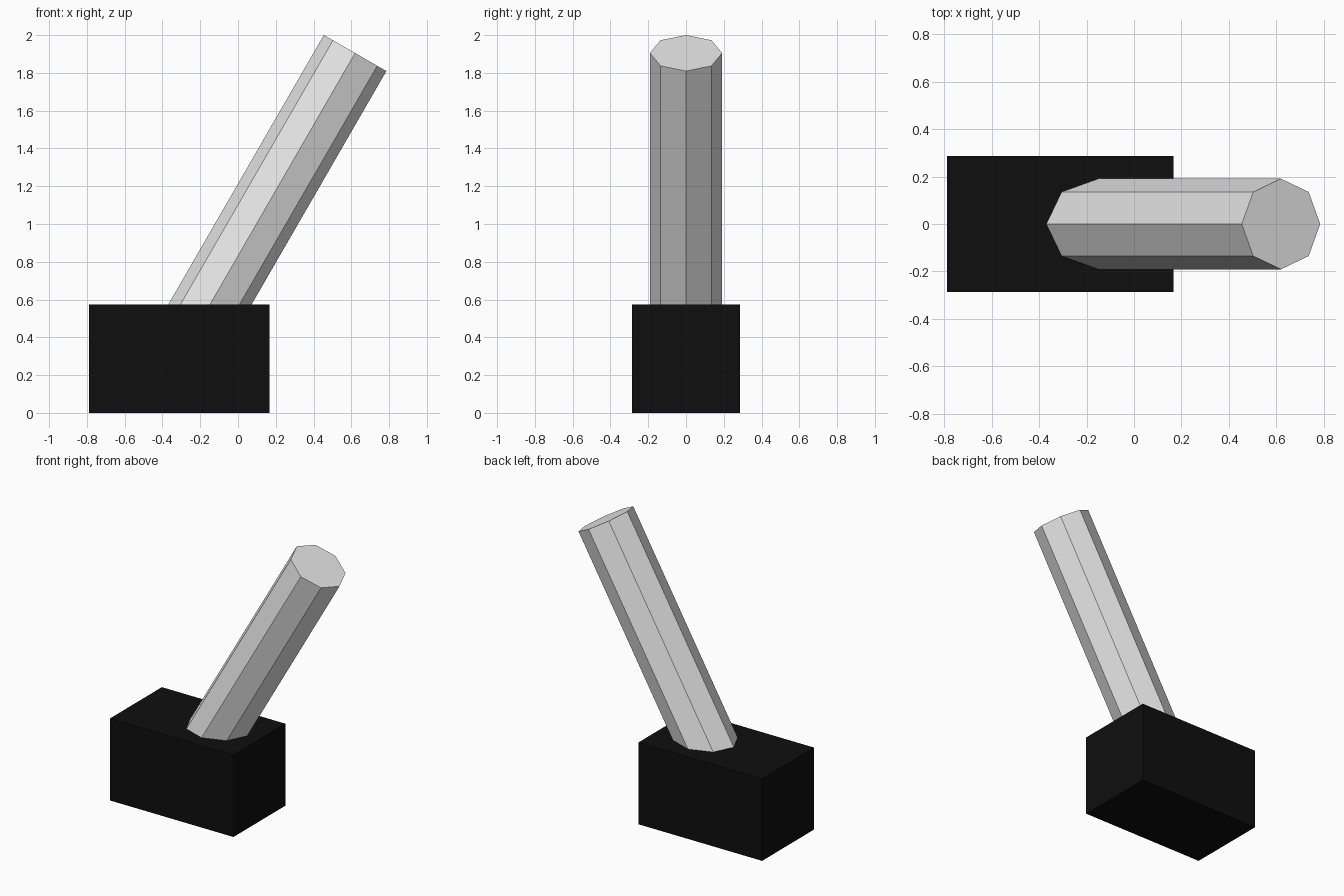
import bpy
import math
from mathutils import Vector

cube = bpy.data.objects.get("Cube")
if cube:
    bpy.data.objects.remove(cube, do_unlink=True)


def make_material(name, value):
    mat = bpy.data.materials.new(name)
    mat.use_nodes = True
    colour = (value, value, value, 1.0)
    mat.diffuse_color = colour
    mat.node_tree.nodes["Principled BSDF"].inputs["Base Color"].default_value = colour
    return mat


def finish(name, mat):
    obj = bpy.context.object
    obj.name = name
    obj.data.name = name
    obj.data.materials.append(mat)
    return obj


black = make_material("black", 0.0045)
light_grey = make_material("light grey", 0.8)

UNIT = 0.1911               # rod radius; the base is 5 x 3 x 3 of these
TILT = math.radians(30)
base_centre = Vector((-0.312, 0, 1.5 * UNIT))

# Rectangular base block
bpy.ops.mesh.primitive_cube_add(size=1, location=base_centre)
base = finish("base_block", black)
base.scale = (5 * UNIT, 3 * UNIT, 3 * UNIT)

# Eight-sided rod leaning to +x, its axis running through the base centre
rod_length = 10 * UNIT
axis = Vector((math.sin(TILT), 0, math.cos(TILT)))
rod_top = Vector((0.62, 0, 1.905))
bpy.ops.mesh.primitive_cylinder_add(
    vertices=8, radius=UNIT, depth=rod_length,
    location=rod_top - axis * rod_length / 2, rotation=(0, TILT, 0))
finish("leaning_rod", light_grey)
